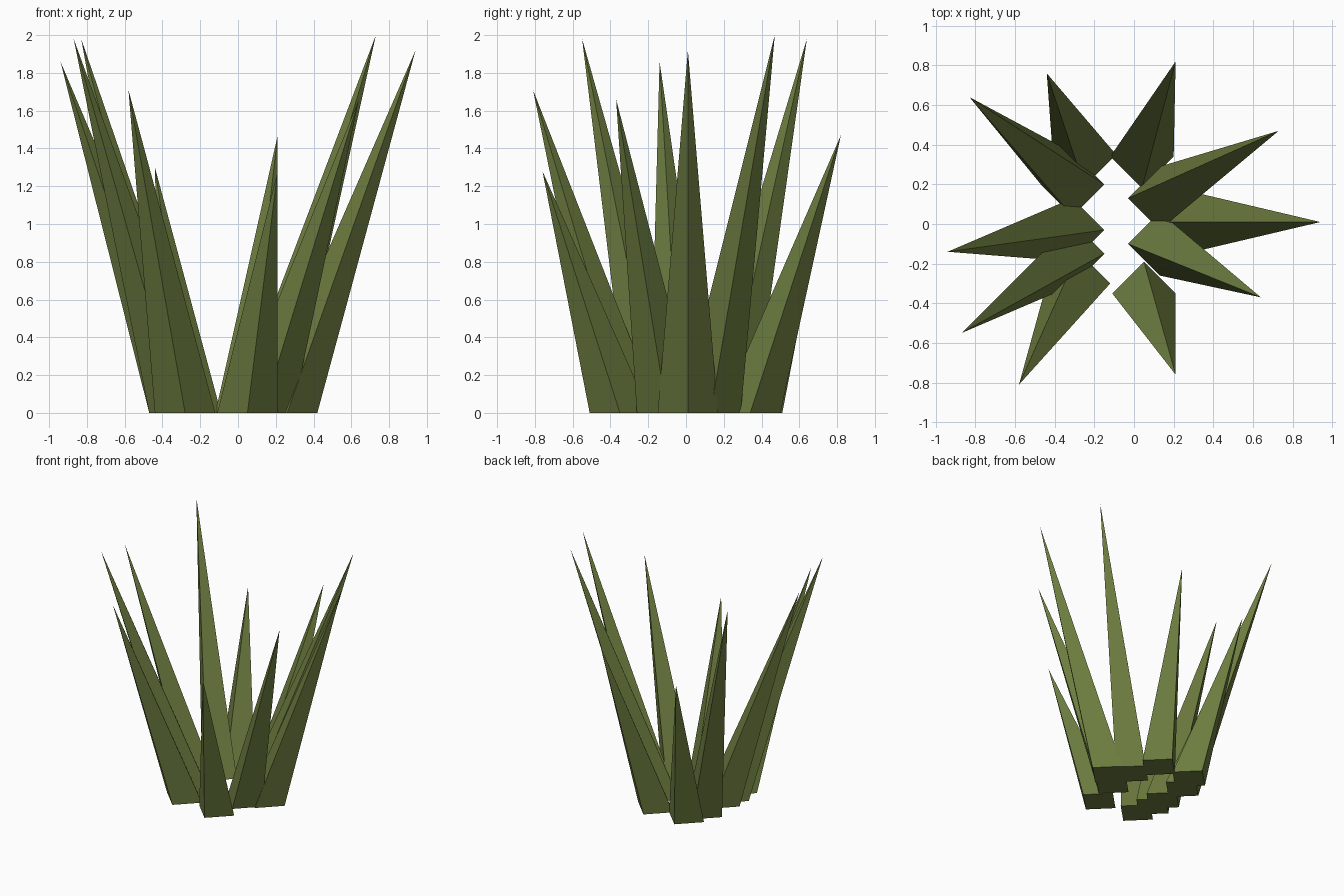
import bpy, bmesh

if "Cube" in bpy.data.objects:
    bpy.data.objects.remove(bpy.data.objects["Cube"])

# One flat leaf colour
green = bpy.data.materials.new("olive green")
green.diffuse_color = (0.15, 0.20, 0.05, 1)
green.use_nodes = True
green.node_tree.nodes["Principled BSDF"].inputs["Base Color"].default_value = green.diffuse_color

RADIUS = 0.16  # half-diagonal of each square leaf base

# Leaves: base centre (x, y), tip (x, y, z), going round the tuft
LEAVES = [
    ((0.05, -0.35), (0.21, -0.76, 1.28)),
    ((0.13, -0.10), (0.64, -0.37, 1.66)),
    ((0.26, 0.01), (0.94, 0.01, 1.92)),
    ((0.13, 0.13), (0.73, 0.47, 2.00)),
    ((0.04, 0.34), (0.21, 0.82, 1.47)),
    ((-0.25, 0.35), (-0.44, 0.76, 1.30)),
    ((-0.31, 0.20), (-0.83, 0.64, 1.98)),
    ((-0.31, -0.03), (-0.94, -0.14, 1.86)),
    ((-0.31, -0.15), (-0.87, -0.55, 1.98)),
    ((-0.28, -0.30), (-0.58, -0.81, 1.71)),
]


def leaf(name, base, tip):
    """Leaning four-sided spike with a diamond base on the ground."""
    bm = bmesh.new()
    ring = [bm.verts.new((base[0] + RADIUS * dx, base[1] + RADIUS * dy, 0))
            for dx, dy in ((1, 0), (0, 1), (-1, 0), (0, -1))]
    apex = bm.verts.new(tip)
    bm.faces.new(ring[::-1])
    for i in range(4):
        bm.faces.new((ring[i], ring[(i + 1) % 4], apex))
    mesh = bpy.data.meshes.new(name)
    bm.to_mesh(mesh)
    bm.free()
    mesh.materials.append(green)
    bpy.context.collection.objects.link(bpy.data.objects.new(name, mesh))


for n, (base, tip) in enumerate(LEAVES, 1):
    leaf(f"leaf_{n}", base, tip)
